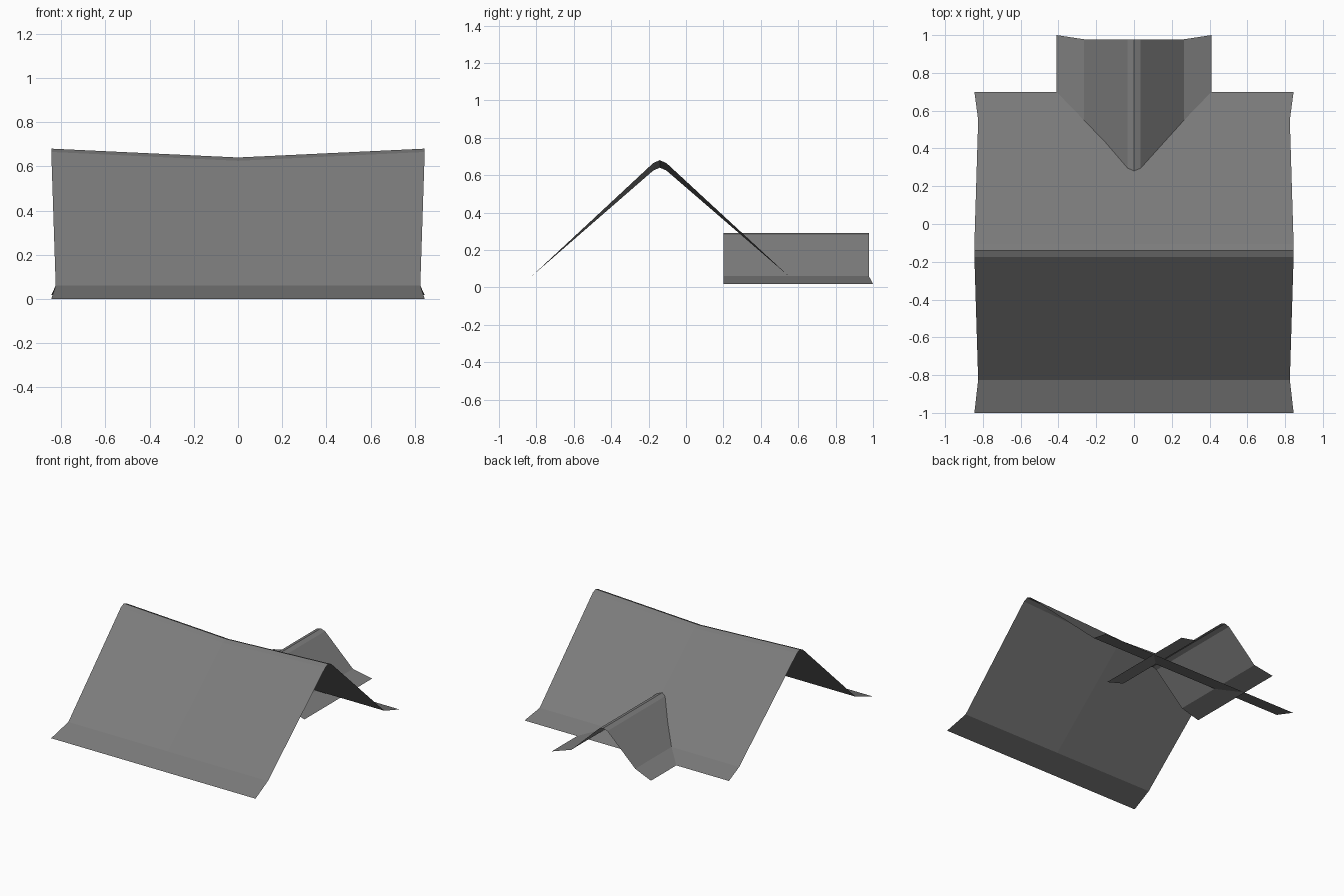
import bpy

if "Cube" in bpy.data.objects:
    bpy.data.objects.remove(bpy.data.objects["Cube"])

# One slate grey for the whole roof
slate = bpy.data.materials.new("slate grey")
slate.diffuse_color = (0.2, 0.2, 0.2, 1)
slate.use_nodes = True
slate.node_tree.nodes["Principled BSDF"].inputs["Base Color"].default_value = slate.diffuse_color


def sheet(name, rows):
    """Skin a grid of points (equal-length rows) as an open sheet."""
    n = len(rows[0])
    verts = [p for row in rows for p in row]
    faces = [(r * n + c, r * n + c + 1, (r + 1) * n + c + 1, (r + 1) * n + c)
             for r in range(len(rows) - 1) for c in range(n - 1)]
    mesh = bpy.data.meshes.new(name)
    mesh.from_pydata(verts, [], faces)
    mesh.materials.append(slate)
    obj = bpy.data.objects.new(name, mesh)
    bpy.context.collection.objects.link(obj)
    return obj


# Main gable: (y, z, half width, sag in the middle), front eave to back eave
main_profile = [
    (-1.00, 0.00, 0.845, 0.0),
    (-0.825, 0.06, 0.825, 0.0),
    (-0.175, 0.665, 0.845, 0.04),
    (-0.14, 0.68, 0.845, 0.04),
    (-0.105, 0.665, 0.845, 0.04),
    (0.55, 0.06, 0.825, 0.0),
    (0.70, 0.018, 0.845, 0.0),
]
sheet("main_roof", [[(-w, y, z), (0, y, z - sag), (w, y, z)]
                    for y, z, w, sag in main_profile])

# Rear wing gable: half profile (x, z, back end y), mirrored over the ridge
half = [(0.41, 0.018, 1.0), (0.265, 0.06, 0.978), (0.035, 0.28, 0.978)]
wing_profile = ([(-x, z, y) for x, z, y in half] + [(0, 0.292, 0.978)]
                + half[::-1])
sheet("rear_wing_roof", [[(x, y, z), (x, 0.2, z)] for x, z, y in wing_profile])
